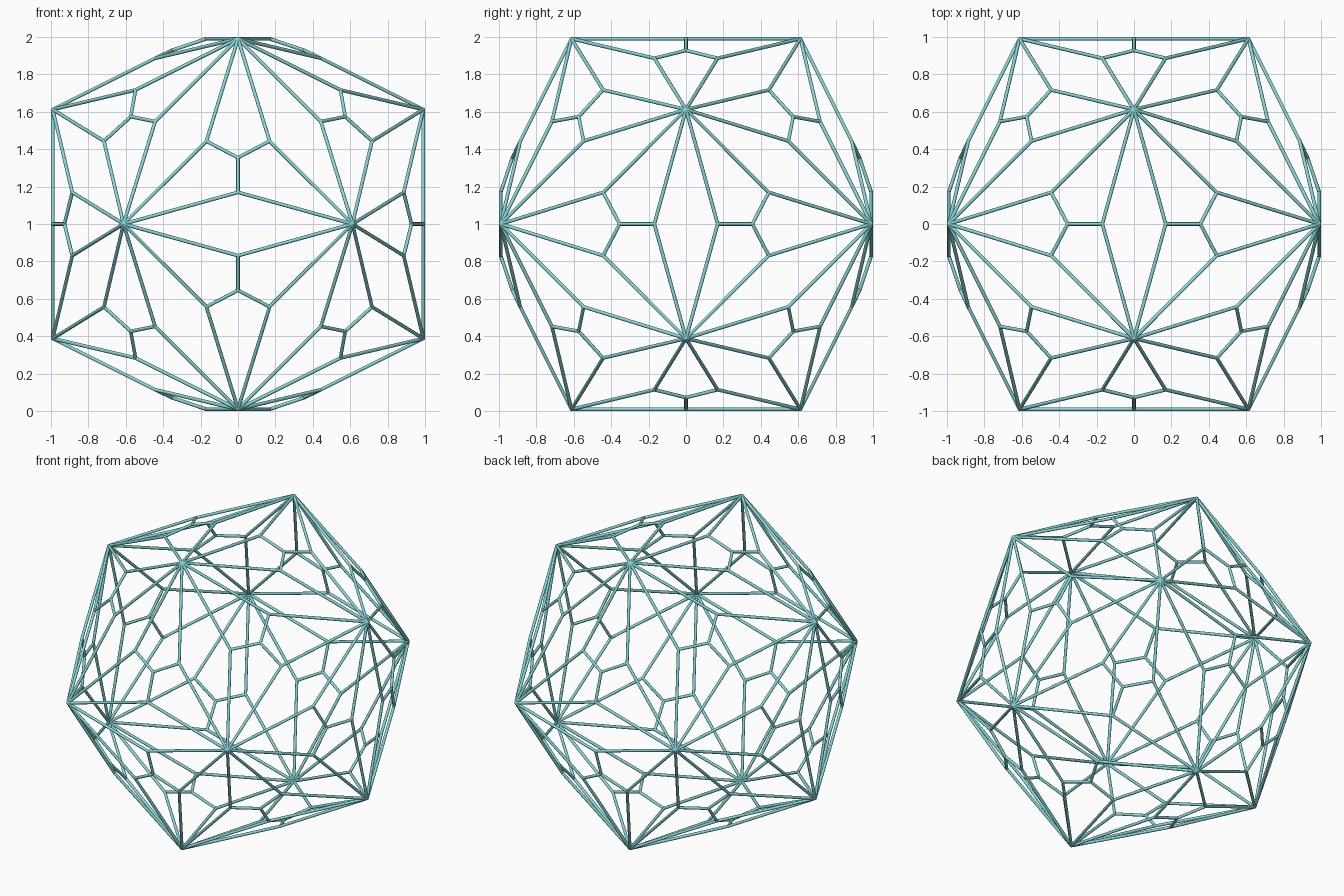
import bpy, bmesh
from mathutils import Matrix

if "Cube" in bpy.data.objects:
    bpy.data.objects.remove(bpy.data.objects["Cube"])

PHI = (5 ** 0.5 - 1) / 2      # short half-length of the icosahedron rectangles
INSET = 0.171                 # half-width of the flat rhombus over each edge
CENTRE_R = 1.003              # radius of the face-centre points
ROD = 0.0095                  # rod radius
SCALE = 1 - ROD               # rods reach exactly one unit from the centre

# Icosahedron from three golden rectangles
ico = bmesh.new()
for a in (-PHI, PHI):
    for b in (-1, 1):
        for co in ((a, b, 0), (b, 0, a), (0, a, b)):
            ico.verts.new(co)
bmesh.ops.convex_hull(ico, input=ico.verts[:])

# Rods: three spokes per face, and two long rods from each spoke to the hubs
rods = []
joints = [v.co.copy() for v in ico.verts]
for f in ico.faces:
    mid = f.calc_center_median()
    centre = mid.normalized() * CENTRE_R
    joints.append(centre)
    for e in f.edges:
        a, b = (v.co.copy() for v in e.verts)
        m = (a + b) / 2
        t = m.cross(b - a).normalized()
        if t.dot(mid - m) < 0:
            t = -t
        p = m + t * INSET
        joints.append(p)
        rods += [(p, centre), (p, a), (p, b)]
ico.free()

# Round rods and ball joints in one mesh
bm = bmesh.new()
for p, q in rods:
    p, q = p * SCALE, q * SCALE
    turn = (q - p).to_track_quat('Z', 'Y').to_matrix().to_4x4()
    bmesh.ops.create_cone(bm, cap_ends=False, segments=12, radius1=ROD, radius2=ROD,
                          depth=(q - p).length,
                          matrix=Matrix.Translation((p + q) / 2) @ turn)
for p in joints:
    bmesh.ops.create_uvsphere(bm, u_segments=12, v_segments=8, radius=ROD,
                              matrix=Matrix.Translation(p * SCALE))
for f in bm.faces:
    f.smooth = True
mesh = bpy.data.meshes.new("lattice_ball")
bm.to_mesh(mesh)
bm.free()
ball = bpy.data.objects.new("lattice_ball", mesh)
bpy.context.collection.objects.link(ball)
ball.location.z = 1

mat = bpy.data.materials.new("teal")
mat.diffuse_color = (0.25, 0.68, 0.68, 1)
mat.use_nodes = True
mat.node_tree.nodes["Principled BSDF"].inputs["Base Color"].default_value = mat.diffuse_color
mesh.materials.append(mat)
